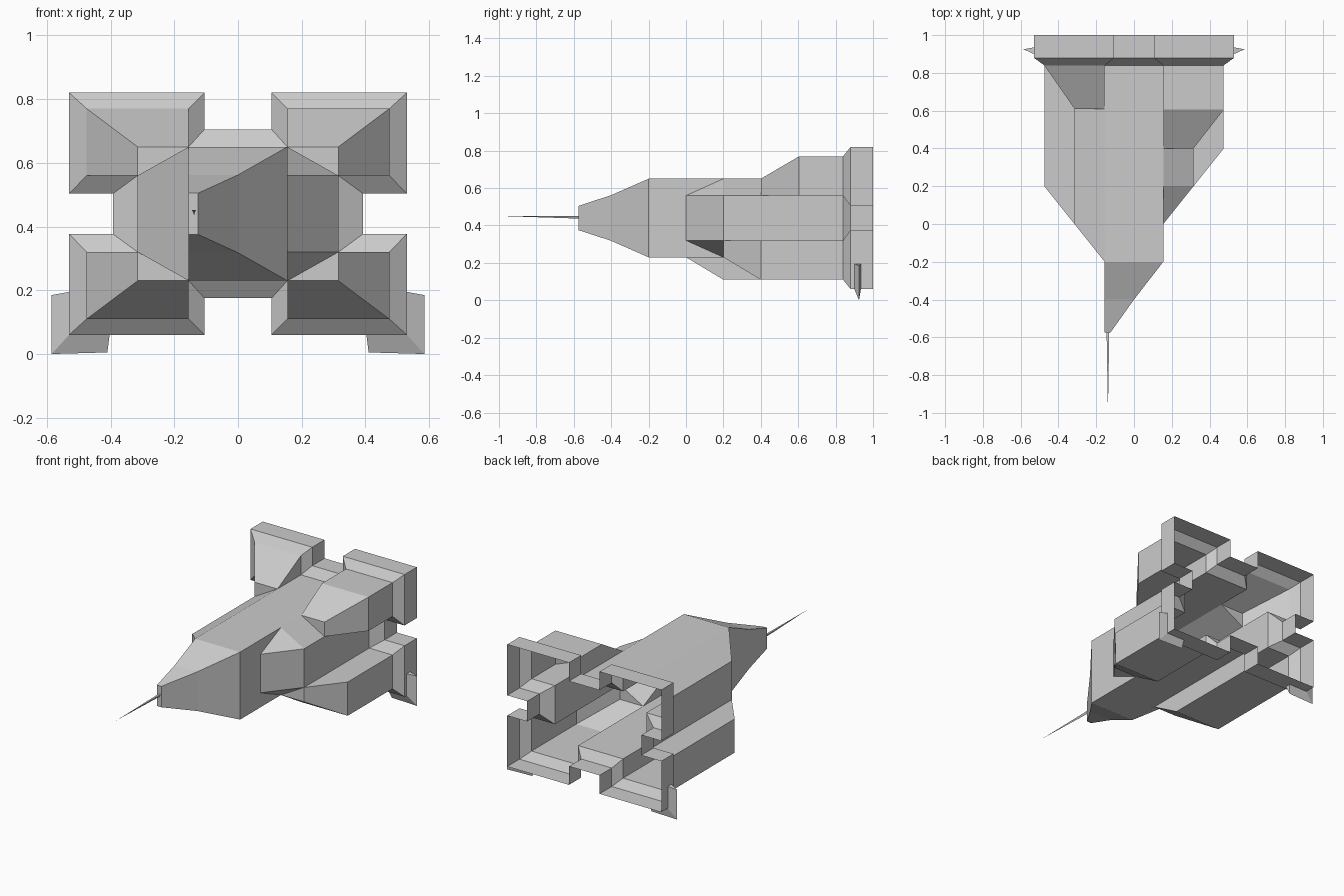
import bpy, bmesh
from mathutils import Vector

if "Cube" in bpy.data.objects:
    bpy.data.objects.remove(bpy.data.objects["Cube"])

ZC = 0.44                                # height of the hull's centre line
XI, XM, XO = 0.155, 0.315, 0.475         # inner, middle and outer half widths
HI, HM, HO = 0.21, 0.12, 0.33            # body, side and pod half heights
BACK = 0.84


def finish(bm, name):
    bmesh.ops.remove_doubles(bm, verts=bm.verts, dist=1e-4)
    me = bpy.data.meshes.new(name)
    bm.to_mesh(me)
    bm.free()
    ob = bpy.data.objects.new(name, me)
    bpy.context.collection.objects.link(ob)
    return ob


def face(bm, pts, hint, sx=1, sz=1):
    """Add a flat face facing roughly along hint; z is measured from ZC."""
    clean = []
    for p in pts:
        v = Vector((p[0] * sx, p[1], ZC + p[2] * sz))
        if all((v - c).length > 1e-4 for c in clean):
            clean.append(v)
    if len(clean) < 3:
        return
    f = bm.faces.new([bm.verts.new(v) for v in clean])
    f.normal_update()
    if f.normal.dot(Vector((hint[0] * sx, hint[1], hint[2] * sz))) < 0:
        f.normal_flip()


# Lopsided nose and the central body
bm = bmesh.new()
st = [(-0.575, -0.125, 0.065), (-0.4, 0.0, 0.122), (-0.2, XI, HI)]
y, x, h = st[0]
face(bm, [(-XI, y, -h), (x, y, -h), (x, y, h), (-XI, y, h)], (0, -1, 0))
for (ya, xa, ha), (yb, xb, hb) in zip(st, st[1:]):
    face(bm, [(xa, ya, -ha), (xb, yb, -hb), (xb, yb, hb), (xa, ya, ha)], (1, 0, 0))
    face(bm, [(-XI, ya, -ha), (-XI, yb, -hb), (-XI, yb, hb), (-XI, ya, ha)], (-1, 0, 0))
    for s in (1, -1):
        face(bm, [(-XI, ya, ha), (xa, ya, ha), (xb, yb, hb), (-XI, yb, hb)], (0, 0, 1), 1, s)
for s in (1, -1):
    face(bm, [(-XI, -0.2, HI), (XI, -0.2, HI), (XI, BACK, HI), (-XI, BACK, HI)],
         (0, 0, 1), 1, s)
face(bm, [(XI, -0.2, -HI), (XI, -0.2, HI), (XI, 0, HI), (XI, 0, -HI)], (1, 0, 0))
for s in (1, -1):
    face(bm, [(XI, 0, HI), (XI, 0.2, HI), (XI, 0, HM)], (1, 0, 0), 1, s)
finish(bm, "body")


# Side bulges: slanted front, flat wall, chamfers running back to the pods
def side(name, sx, front, wall, front_h, chamfer, tops):
    bm = bmesh.new()
    face(bm, [(XI, front, -front_h), (XI, front, front_h), (XM, wall, HM), (XM, wall, -HM)],
         (1, -0.5, 0), sx)
    face(bm, [(XM, wall, -HM), (XM, wall, HM), (XM, BACK, HM), (XM, BACK, -HM)], (1, 0, 0), sx)
    for sz, end in tops:
        if front_h == HM:
            face(bm, [(XI, front, HM), (XI, chamfer, HI), (XM, wall, HM)], (0.3, -0.3, 1), sx, sz)
        face(bm, [(XI, chamfer, HI), (XM, wall, HM), (XM, end, HM), (XI, end, HI)],
             (0.5, 0, 1), sx, sz)
    finish(bm, name)


side("right_side", 1, 0.0, 0.2, HM, 0.2, [(1, 0.4), (-1, 0.2)])
side("left_side", -1, -0.2, 0.0, HI, -0.2, [(1, 0.61), (-1, 0.0)])


# Four corner pods, each starting at a different station
def pod(name, sx, sz, a, b):
    bm = bmesh.new()
    c = BACK
    for pts, hint in (
        ([(XI, a, HI), (XM, a, HI), (XM, a, HM)], (0, -1, 0)),
        ([(XI, a, HI), (XM, a, HI), (XO, b, HO), (XI, b, HO)], (0, -1, 1)),
        ([(XM, a, HI), (XM, a, HM), (XO, b, HM), (XO, b, HO)], (1, -1, 0)),
        ([(XI, b, HO), (XO, b, HO), (XO, c, HO), (XI, c, HO)], (0, 0, 1)),
        ([(XO, b, HM), (XO, b, HO), (XO, c, HO), (XO, c, HM)], (1, 0, 0)),
        ([(XM, a, HM), (XO, b, HM), (XO, c, HM), (XM, c, HM)], (0, 0, -1)),
        ([(XI, a, HI), (XI, b, HO), (XI, c, HO), (XI, c, HI)], (-1, 0, 0)),
    ):
        face(bm, pts, hint, sx, sz)
    finish(bm, name)


pod("upper_right_pod", 1, 1, 0.4, 0.605)
pod("upper_left_pod", -1, 1, 0.61, BACK)
pod("lower_right_pod", 1, -1, 0.2, 0.4)
pod("lower_left_pod", -1, -1, 0.0, 0.2)


# Flared open rim around the stern
def outline(q):
    right = q + [(x, -z) for x, z in reversed(q)]
    return right + [(-x, z) for x, z in reversed(right)]


inner = outline([(XI, HI), (XI, HO), (XO, HO), (XO, HM), (XM, HM)])
outer = outline([(0.105, 0.265), (0.105, 0.38), (0.53, 0.38), (0.53, 0.063), (0.393, 0.063)])
bm = bmesh.new()
rings = [[bm.verts.new((x, y, ZC + z)) for x, z in loop]
         for loop, y in ((inner, BACK), (outer, 0.88), (outer, 1.0))]
for r, s in zip(rings, rings[1:]):
    for i in range(len(r)):
        j = (i + 1) % len(r)
        bm.faces.new((r[i], r[j], s[j], s[i]))
finish(bm, "stern_rim")

# Thin L-shaped blades wrapped round the lower rim corners
base = [(0.53, 0.195), (0.53, 0.06), (0.403, 0.06)]
edge = [(0.585, 0.185), (0.585, 0.0), (0.41, 0.005)]
for sx, name in ((1, "right_fin"), (-1, "left_fin")):
    bm = bmesh.new()
    rows = [[bm.verts.new((sx * x, y, z)) for x, z in path]
            for path, y in ((base, 0.9), (edge, 0.925), (base, 0.935))]
    for a, b in zip(rows, rows[1:] + rows[:1]):
        for i in range(2):
            bm.faces.new((a[i], a[i + 1], b[i + 1], b[i]))
    for i in (0, 2):
        bm.faces.new([r[i] for r in rows])
    bmesh.ops.recalc_face_normals(bm, faces=bm.faces)
    finish(bm, name)

# Needle on the nose tip
bm = bmesh.new()
ring = [bm.verts.new(p) for p in
        ((-0.145, -0.575, 0.452), (-0.131, -0.575, 0.452), (-0.138, -0.575, 0.437))]
tip = bm.verts.new((-0.138, -1.0, 0.451))
bm.faces.new(ring)
for i in range(3):
    bm.faces.new((ring[i], ring[(i + 1) % 3], tip))
bmesh.ops.recalc_face_normals(bm, faces=bm.faces)
finish(bm, "nose_needle")
